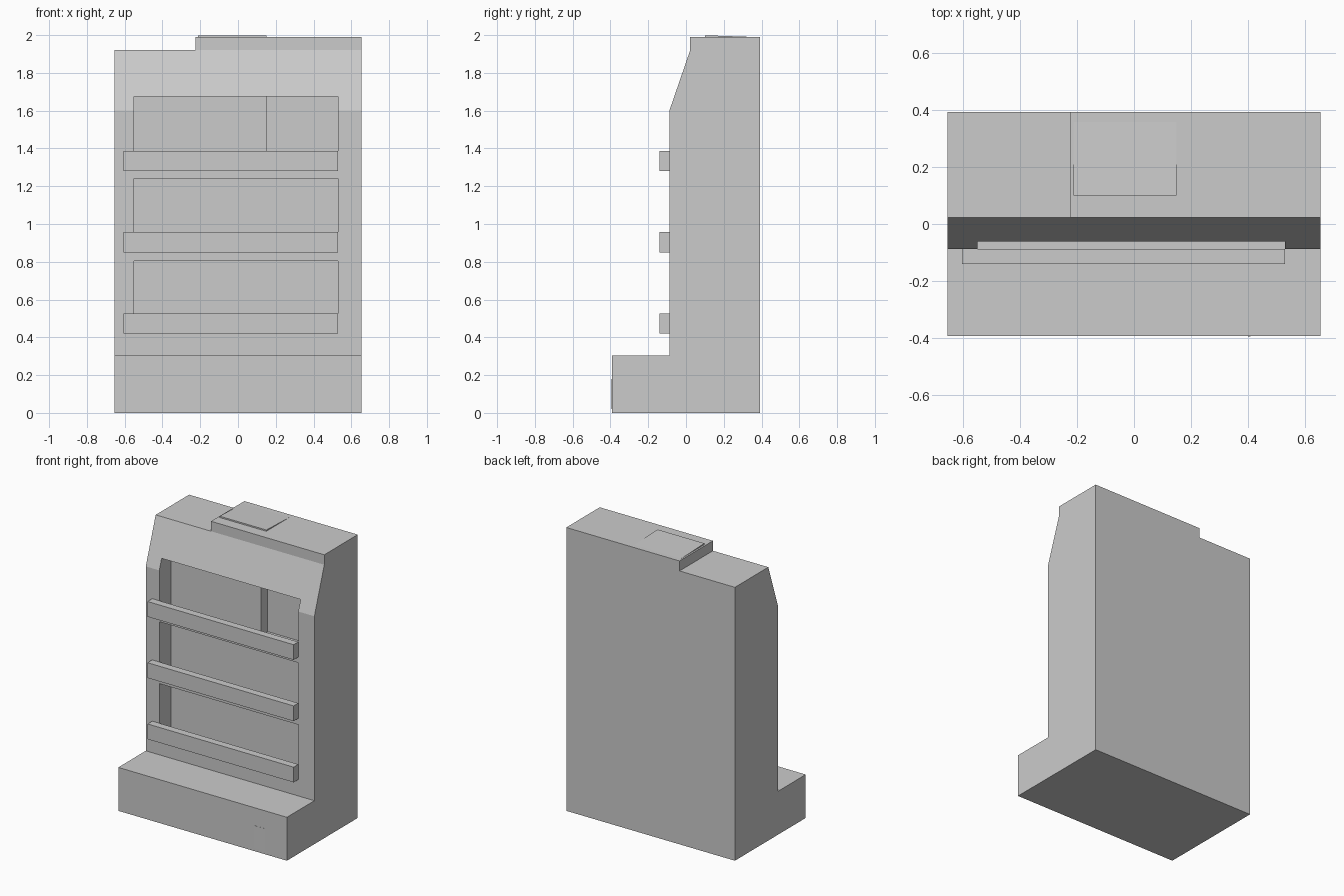
import bpy, bmesh
from mathutils import Matrix

if "Cube" in bpy.data.objects:
    bpy.data.objects.remove(bpy.data.objects["Cube"])


def box(name, x, y, z, tilt=None):
    """Box from ranges, with optional (angle, axis) tilt about its centre."""
    bm = bmesh.new()
    bmesh.ops.create_cube(bm, size=1)
    for v in bm.verts:
        v.co = [(r[0] + r[1]) / 2 + c * (r[1] - r[0]) for r, c in zip((x, y, z), v.co)]
    if tilt:
        c = [(r[0] + r[1]) / 2 for r in (x, y, z)]
        bmesh.ops.rotate(bm, verts=bm.verts, cent=c, matrix=Matrix.Rotation(tilt[0], 3, tilt[1]))
    return finish(name, bm)


def extrude_profile(name, profile, x0, x1):
    """Closed y-z outline swept along x."""
    bm = bmesh.new()
    face = bm.faces.new([bm.verts.new((x0, y, z)) for y, z in profile])
    ext = bmesh.ops.extrude_face_region(bm, geom=[face])
    verts = [g for g in ext["geom"] if isinstance(g, bmesh.types.BMVert)]
    bmesh.ops.translate(bm, verts=verts, vec=(x1 - x0, 0, 0))
    return finish(name, bm)


def finish(name, bm):
    bmesh.ops.recalc_face_normals(bm, faces=bm.faces)
    me = bpy.data.meshes.new(name)
    bm.to_mesh(me)
    bm.free()
    ob = bpy.data.objects.new(name, me)
    bpy.context.collection.objects.link(ob)
    return ob


def cut(target, cutter):
    mod = target.modifiers.new("cut", 'BOOLEAN')
    mod.operation, mod.solver, mod.object = 'DIFFERENCE', 'EXACT', cutter
    bpy.context.view_layer.objects.active = target
    bpy.ops.object.modifier_apply(modifier=mod.name)
    bpy.data.objects.remove(cutter)


# Cabinet with projecting base and sloped header
cabinet = extrude_profile("cabinet", [
    (-0.393, 0), (0.393, 0), (0.393, 1.99), (0.022, 1.99), (0.022, 1.92),
    (-0.088, 1.6), (-0.088, 0.305), (-0.393, 0.305)], -0.655, 0.655)

# Lowered left end of the roof
cut(cabinet, box("roof_cutter", (-0.8, -0.225), (-0.2, 0.5), (1.92, 2.2)))

# Three shelf recesses, each with a rail across the front
for i in range(3):
    floor = 0.42 + 0.43 * i
    top = 0.805 + 0.435 * i
    cut(cabinet, box("recess_cutter", (-0.55, 0.53), (-0.3, 0.04), (floor, top)))
    box(f"shelf_rail_{i + 1}", (-0.605, 0.53), (-0.14, -0.088), (floor, floor + 0.107))

# Deeper pocket at the right of the top shelf
cut(cabinet, box("pocket_cutter", (0.15, 0.53), (-0.3, 0.115), (1.28, 1.675)))

# Slightly tilted roof hatch and base panel
box("roof_hatch", (-0.213, 0.15), (0.1, 0.39), (1.974, 1.994), (-0.035, 'X'))
box("base_panel", (0.40, 0.58), (-0.393, -0.378), (0.02, 0.18), (0.02, 'Z'))
